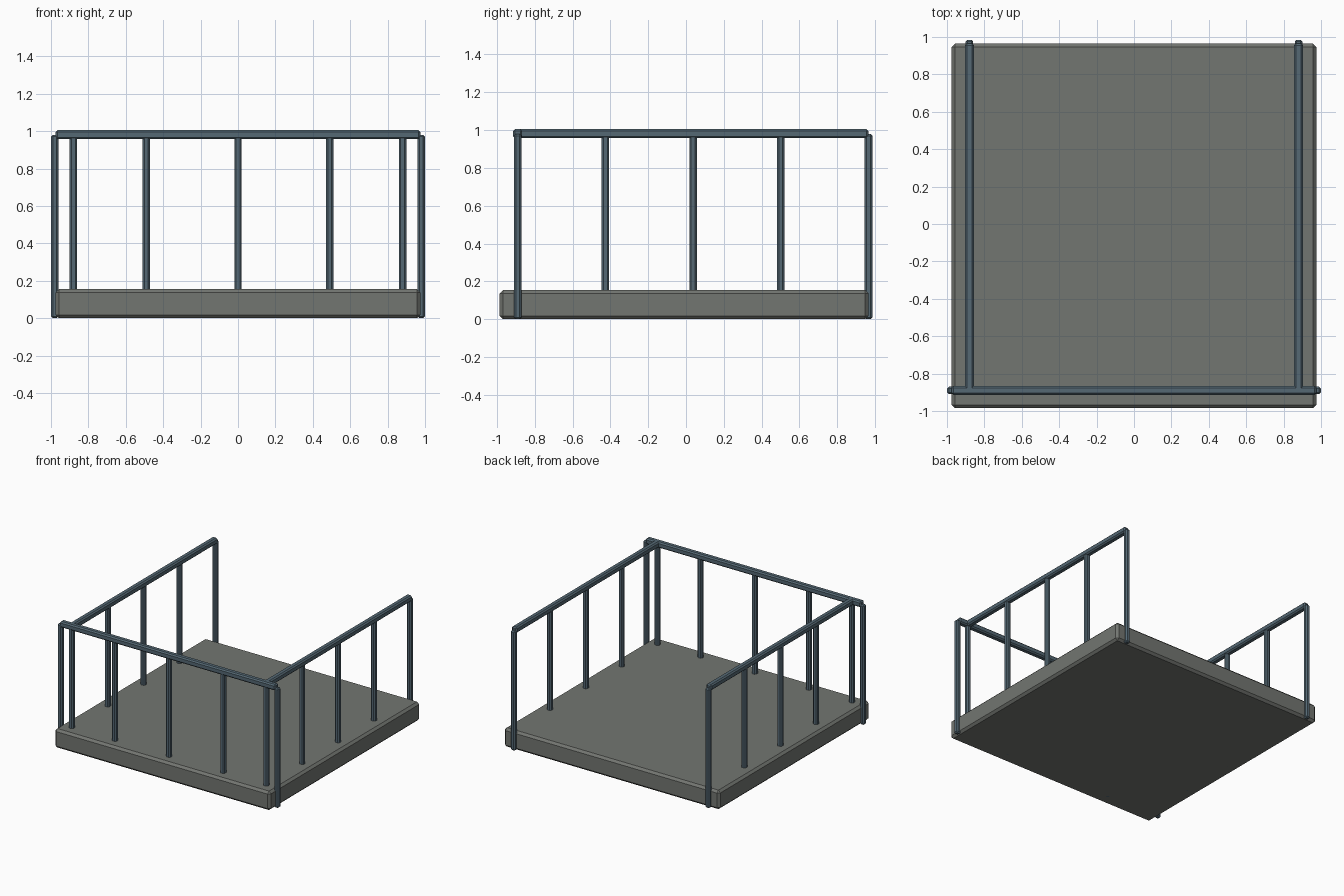
import bpy

if "Cube" in bpy.data.objects:
    bpy.data.objects.remove(bpy.data.objects["Cube"])


def material(name, colour):
    m = bpy.data.materials.new(name)
    m.diffuse_color = (*colour, 1)
    m.use_nodes = True
    m.node_tree.nodes["Principled BSDF"].inputs["Base Color"].default_value = m.diffuse_color
    return m


STONE = material("stone_grey", (0.17, 0.18, 0.165))
STEEL = material("blue_steel", (0.09, 0.14, 0.175))


def block(name, x, y, z, mat, bevel):
    """Chamfered box given as (min, max) along each axis."""
    bpy.ops.mesh.primitive_cube_add(
        size=1, location=[(a + b) / 2 for a, b in (x, y, z)])
    o = bpy.context.object
    o.name = name
    o.scale = [b - a for a, b in (x, y, z)]
    bpy.ops.object.transform_apply(location=False, rotation=False, scale=True)
    o.data.materials.append(mat)
    mod = o.modifiers.new("chamfer", 'BEVEL')
    mod.width = bevel
    mod.segments = 1
    return o


def around(c, width):
    return (c - width / 2, c + width / 2)


POST, RAIL = 0.04, 0.048
FRONT_Y, SIDE_X, BACK_Y, END_X = -0.89, 0.88, 0.965, 0.98

# Floor slab
block("floor_slab", (-0.975, 0.975), (-0.985, 0.965), (0, 0.155), STONE, 0.018)

# Front railing: top rail and five posts
block("front_rail", (-0.975, 0.975), around(FRONT_Y, RAIL), (0.957, 1.005), STEEL, 0.01)
for i in range(5):
    px = END_X * (i - 2) / 2
    block(f"front_post_{i + 1}", around(px, POST), around(FRONT_Y, POST),
          (0, 0.98), STEEL, 0.01)

# Side railings: top rail and five posts each
for side, s in (("left", -1), ("right", 1)):
    block(f"{side}_rail", around(s * SIDE_X, RAIL), (FRONT_Y, BACK_Y),
          (0.957, 1.005), STEEL, 0.01)
    for i in range(5):
        py = FRONT_Y + (BACK_Y - FRONT_Y) * i / 4
        block(f"{side}_post_{i + 1}", around(s * SIDE_X, POST), around(py, POST),
              (0, 0.98), STEEL, 0.01)
